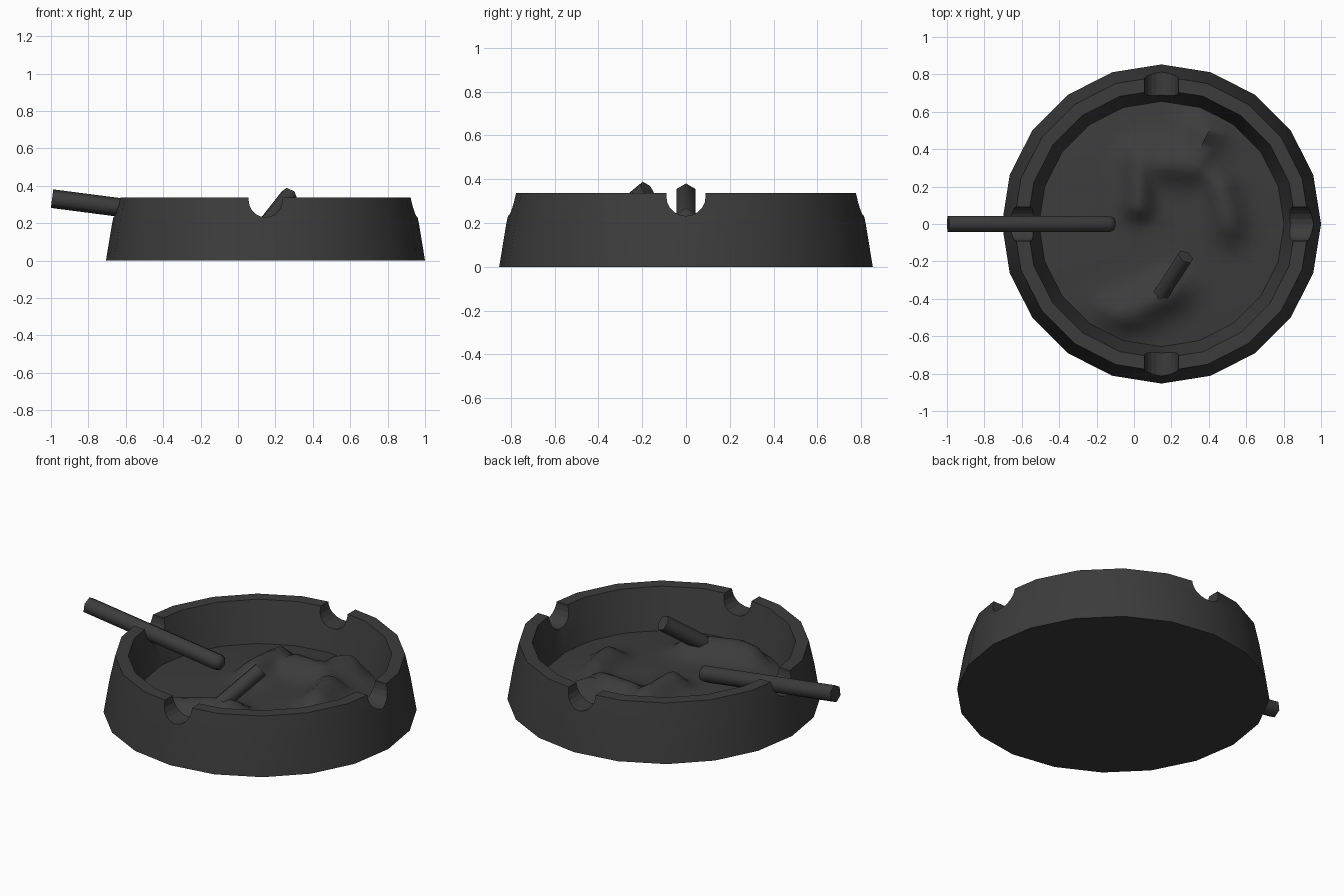
import bpy, bmesh, math
from mathutils import Vector

if "Cube" in bpy.data.objects:
    bpy.data.objects.remove(bpy.data.objects["Cube"])

CX = 0.147          # bowl centre in x
SIDES = 20

mat = bpy.data.materials.new("dark_grey")
mat.diffuse_color = (0.045, 0.045, 0.045, 1)
mat.use_nodes = True
mat.node_tree.nodes["Principled BSDF"].inputs["Base Color"].default_value = mat.diffuse_color


def finish(name, bm, angle=35, hide=False):
    bmesh.ops.recalc_face_normals(bm, faces=bm.faces)
    me = bpy.data.meshes.new(name)
    bm.to_mesh(me)
    bm.free()
    ob = bpy.data.objects.new(name, me)
    bpy.context.collection.objects.link(ob)
    me.materials.append(mat)
    for o in bpy.context.selected_objects:
        o.select_set(False)
    bpy.context.view_layer.objects.active = ob
    ob.select_set(True)
    if not hide:
        bpy.ops.object.shade_smooth_by_angle(angle=math.radians(angle))
    return ob


def skin(bm, rings, cap_start=True, cap_end=True):
    """Bridge successive closed rings of points with quads."""
    vs = [[bm.verts.new(p) for p in r] for r in rings]
    for a, b in zip(vs, vs[1:]):
        n = len(a)
        for i in range(n):
            bm.faces.new((a[i], a[(i + 1) % n], b[(i + 1) % n], b[i]))
    if cap_start:
        bm.faces.new(vs[0])
    if cap_end:
        bm.faces.new(vs[-1])
    return vs


def circle(r, z, n):
    return [Vector((CX + r * math.cos(2 * math.pi * i / n),
                    r * math.sin(2 * math.pi * i / n), z)) for i in range(n)]


# Bowl: lathed 20-sided wall with a solid base
bm = bmesh.new()
profile = [(0.853, 0), (0.82, 0.2), (0.79, 0.338), (0.718, 0.338), (0.65, 0.08)]
skin(bm, [circle(r, z, SIDES) for r, z in profile])
bowl = finish("bowl", bm)

# Notch cutters: four round-bottomed slots across the rim
bm = bmesh.new()
R, ZC = 0.09, 0.322
slot = [(-R, 0.5)] + [(R * math.cos(t), ZC + R * math.sin(t)) for t in
                      [math.pi + math.pi * k / 10 for k in range(11)]] + [(R, 0.5)]
for q in range(4):
    a = q * math.pi / 2
    out, side = Vector((math.cos(a), math.sin(a), 0)), Vector((-math.sin(a), math.cos(a), 0))
    skin(bm, [[Vector((CX, 0, z)) + out * d + side * s for s, z in slot] for d in (0.58, 0.95)])
cutter = finish("notch_cutter", bm, hide=True)
mod = bowl.modifiers.new("notches", 'BOOLEAN')
mod.operation, mod.object, mod.solver = 'DIFFERENCE', cutter, 'EXACT'
bpy.context.view_layer.objects.active = bowl
bpy.ops.object.modifier_apply(modifier="notches")
bpy.data.objects.remove(cutter, do_unlink=True)


# Ash bed: disc raised by soft ridges (x0, y0, x1, y1, height, width)
RIDGES = [(0.02, 0.10, 0.03, 0.36, 0.10, 0.055),
          (0.15, 0.33, 0.36, 0.31, 0.09, 0.07),
          (0.36, 0.40, 0.42, 0.58, 0.11, 0.06),
          (0.46, 0.22, 0.51, 0.00, 0.09, 0.06),
          (-0.08, -0.50, 0.20, -0.36, 0.10, 0.065)]


def ash_height(x, y):
    r = math.hypot(x - CX, y) / 0.66
    z = 0.10 + 0.035 * (1 - r * r)
    p, bump = Vector((x, y)), 0
    for x0, y0, x1, y1, h, w in RIDGES:
        a, d = Vector((x0, y0)), Vector((x1 - x0, y1 - y0))
        t = max(0, min(1, (p - a).dot(d) / d.length_squared))
        bump = max(bump, h * math.exp(-((p - a - d * t).length / w) ** 2 / 2))
    return z + bump * min(1, (1 - r) * 7)


bm = bmesh.new()
rings = [circle(0.66 * k / 16, 0, 40) for k in range(16, 0, -1)]
for ring in rings:
    for p in ring:
        p.z = ash_height(p.x, p.y)
skin(bm, rings, cap_start=False)
finish("ash", bm, 60)


# Cigarettes: hexagonal rods, optionally with a rounded tip
def rod(name, start, end, r, round_tip):
    start, end = Vector(start), Vector(end)
    d = (end - start).normalized()
    side = d.cross(Vector((0, 0, 1))).normalized()
    up = side.cross(d)
    length = (end - start).length
    stations = [(0, r), (length, r)]
    if round_tip:
        stations[-1:] = [(length - 0.035, r), (length - 0.012, r * 0.8), (length, r * 0.4)]
    bm = bmesh.new()
    skin(bm, [[start + d * s + (up * math.cos(k * math.pi / 3) + side * math.sin(k * math.pi / 3)) * q
               for k in range(6)] for s, q in stations])
    finish(name, bm, 62)


rod("cigarette", (-0.994, 0, 0.331), (-0.10, 0, 0.215), 0.05, True)
rod("stubbed_butt", (0.275, -0.175, 0.35), (0.11, -0.43, 0.14), 0.047, False)
